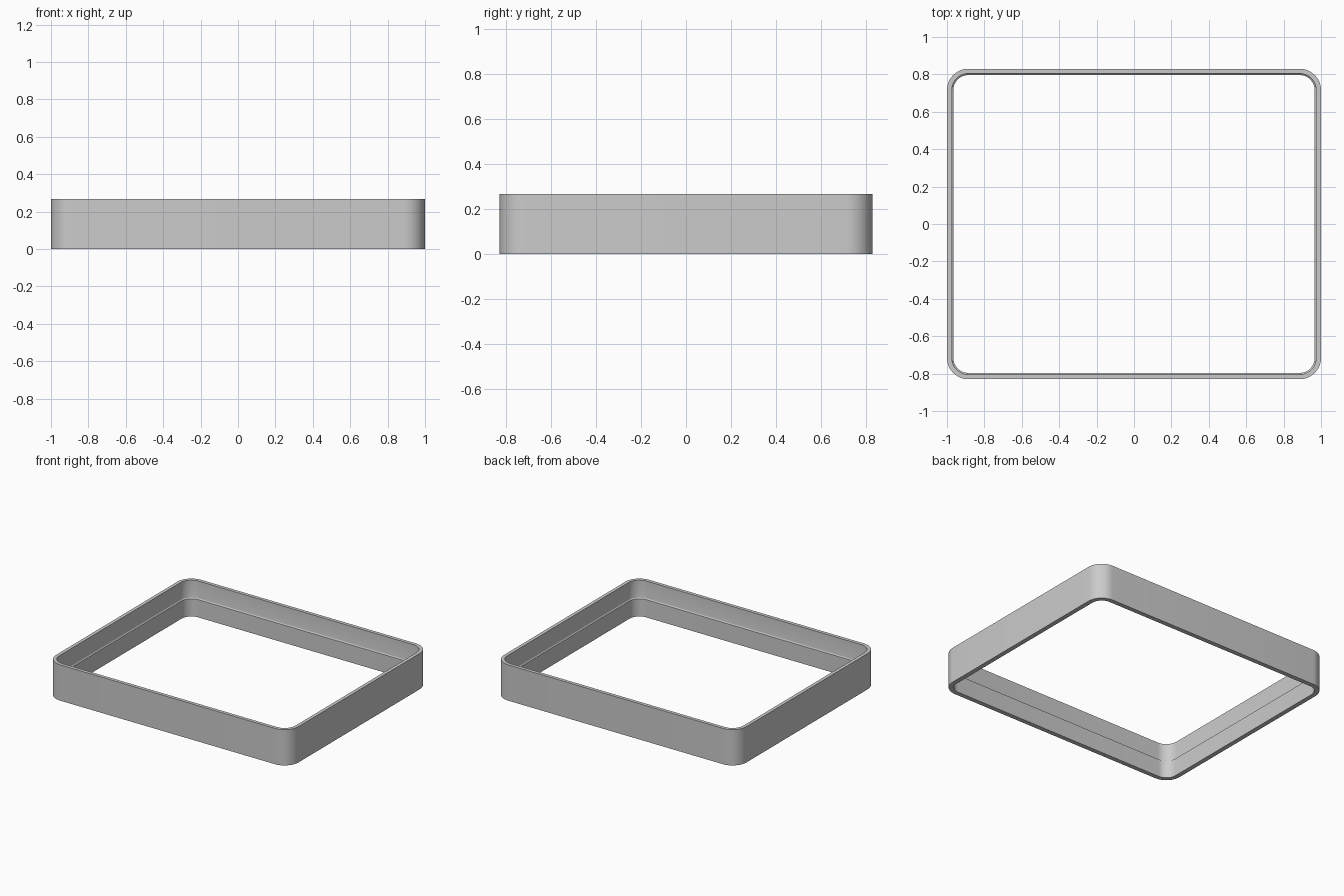
import bpy, bmesh, math

cube = bpy.data.objects.get("Cube")
if cube:
    bpy.data.objects.remove(cube, do_unlink=True)

HALF_X, HALF_Y, HEIGHT, RADIUS = 1.0, 0.83, 0.267, 0.115
RIM, WALL, LEDGE, FILLET = 0.026, 0.034, 0.132, 0.008
STEPS = 12


def rounded_loop(bm, inset, z):
    """Rounded rectangle of vertices, moved inward by inset."""
    verts = []
    corners = [(1, 1), (-1, 1), (-1, -1), (1, -1)]
    for quarter, (sx, sy) in enumerate(corners):
        for i in range(STEPS + 1):
            a = math.pi / 2 * (quarter + i / STEPS)
            r = RADIUS - inset
            verts.append(bm.verts.new((sx * (HALF_X - RADIUS) + r * math.cos(a),
                                       sy * (HALF_Y - RADIUS) + r * math.sin(a), z)))
    return verts


# Wall section: outer face, top rim, filleted inner ledge, thicker lower wall
profile = [(0, 0), (0, HEIGHT), (RIM, HEIGHT)]
for i in range(5):
    a = math.pi / 2 * i / 4
    profile.append((RIM + FILLET * (1 - math.cos(a)),
                    LEDGE + FILLET * (1 - math.sin(a))))
profile += [(WALL, 0)]

# Sweep the section around the rounded rectangle
bm = bmesh.new()
loops = [rounded_loop(bm, inset, z) for inset, z in profile]
for k, lower in enumerate(loops):
    upper = loops[(k + 1) % len(loops)]
    for j in range(len(lower)):
        n = (j + 1) % len(lower)
        bm.faces.new((lower[j], lower[n], upper[n], upper[j]))
bmesh.ops.recalc_face_normals(bm, faces=bm.faces)
mesh = bpy.data.meshes.new("frame_wall")
bm.to_mesh(mesh)
bm.free()
frame = bpy.data.objects.new("frame_wall", mesh)
bpy.context.collection.objects.link(frame)

# Plain grey finish
grey = bpy.data.materials.new("plain_grey")
grey.use_nodes = True
color = (0.6, 0.6, 0.6, 1)
grey.diffuse_color = color
grey.node_tree.nodes["Principled BSDF"].inputs["Base Color"].default_value = color
mesh.materials.append(grey)

bpy.context.view_layer.objects.active = frame
frame.select_set(True)
bpy.ops.object.shade_smooth_by_angle(angle=math.radians(30))
